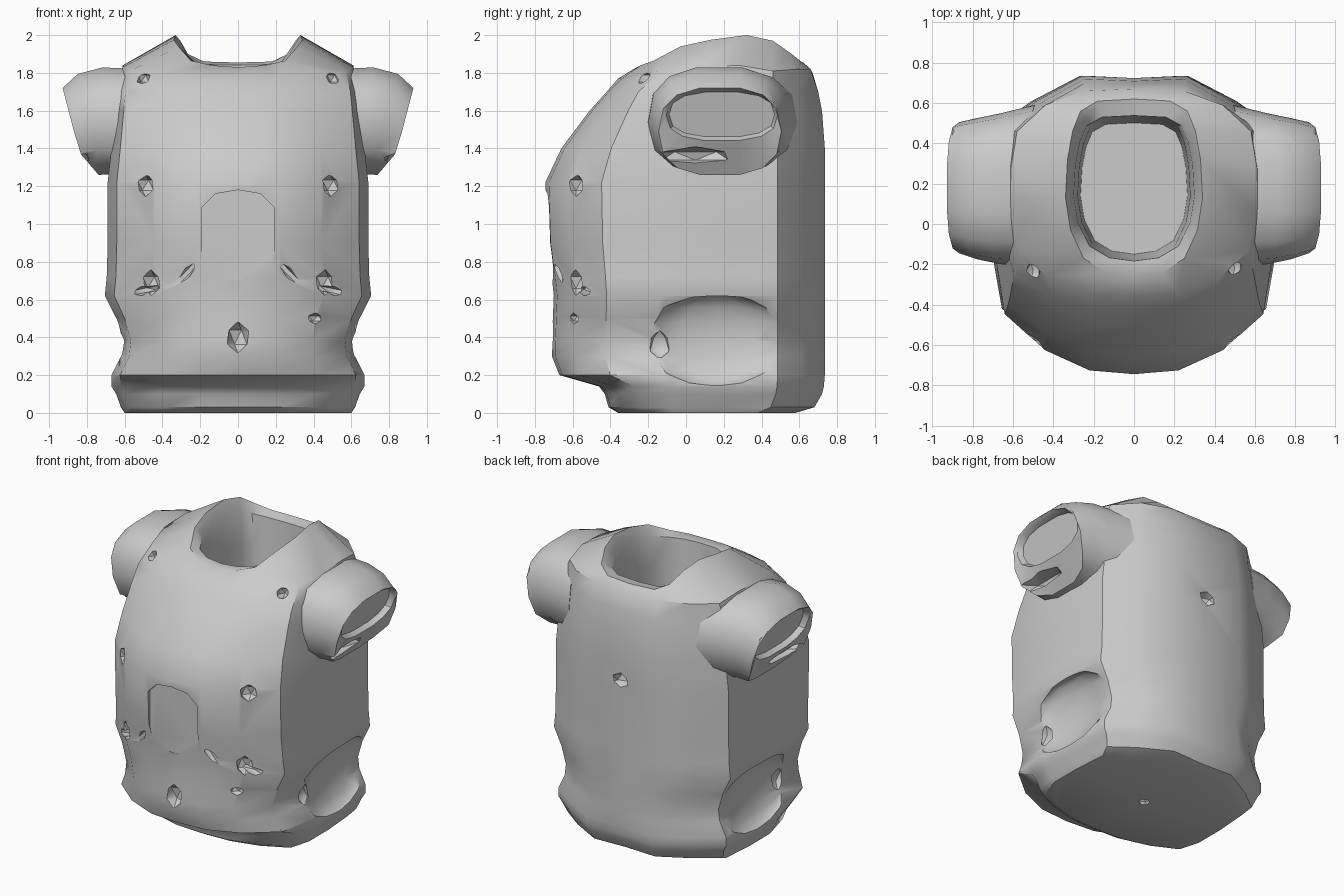
import bpy, bmesh, math
from mathutils import Vector, Matrix
from mathutils.bvhtree import BVHTree

if "Cube" in bpy.data.objects:
    bpy.data.objects.remove(bpy.data.objects["Cube"])


def full_ring(half):
    """Mirror a half outline (x >= 0, front to back) into a closed loop."""
    return half + [(-x, y, z) for x, y, z in reversed(half[1:-1])]


def make(name, bm):
    me = bpy.data.meshes.new(name)
    bm.to_mesh(me)
    bm.free()
    ob = bpy.data.objects.new(name, me)
    bpy.context.collection.objects.link(ob)
    return ob


def loft(name, rings):
    """Skin a series of equal-length loops and cap both ends."""
    bm = bmesh.new()
    loops = [[bm.verts.new(p) for p in r] for r in rings]
    n = len(loops[0])
    for a, b in zip(loops, loops[1:]):
        for i in range(n):
            j = (i + 1) % n
            bm.faces.new((a[i], a[j], b[j], b[i]))
    bm.faces.new(list(reversed(loops[0])))
    bm.faces.new(loops[-1])
    bmesh.ops.recalc_face_normals(bm, faces=bm.faces)
    return make(name, bm)


def activate(ob):
    bpy.ops.object.select_all(action='DESELECT')
    ob.select_set(True)
    bpy.context.view_layer.objects.active = ob


def carve(ob, bm):
    """Subtract the cutter mesh from an object."""
    cutter = make("dent_cutter", bm)
    cutter.hide_render = True
    mod = ob.modifiers.new("dents", 'BOOLEAN')
    mod.operation, mod.solver, mod.object, mod.use_self = 'DIFFERENCE', 'EXACT', cutter, True
    activate(ob)
    bpy.ops.object.modifier_apply(modifier=mod.name)
    bpy.data.objects.remove(cutter)


# Torso: one plan outline scaled by width, front depth and back depth per height
PLAN = [(0, -1), (.32, -.975), (.64, -.84), (.93, -.6), (1, -.2), (1, .25),
        (.97, .66), (.72, .83), (.38, 1), (0, .985)]
ROWS = [(0, .60, .36, .58), (.03, .62, .41, .68), (.10, .645, .43, .72), (.14, .67, .46, .73),
        (.20, .67, .67, .735), (.30, .62, .71, .735), (.38, .61, .71, .735), (.50, .645, .705, .735),
        (.62, .705, .70, .735), (.72, .695, .71, .735), (.90, .69, .735, .735), (1.22, .69, .745, .735),
        (1.40, .67, .66, .735), (1.60, .65, .51, .72), (1.70, .64, .42, .70)]
rings = [full_ring([(x * w, y * (f if y < 0 else b), z) for x, y in PLAN]) for z, w, f, b in ROWS]

# Shoulder slope, saddle-shaped collar, then the neck cavity
shoulder = [(0, -.36, 1.77), (.22, -.34, 1.77), (.43, -.26, 1.79), (.57, -.13, 1.81), (.61, .06, 1.83),
            (.61, .28, 1.84), (.58, .46, 1.81), (.44, .59, 1.82), (.25, .66, 1.82), (0, .67, 1.80)]
collar = [(0, -.26, 1.83), (.14, -.24, 1.84), (.25, -.17, 1.865), (.315, -.03, 1.94), (.34, .13, 1.975),
          (.33, .32, 2.0), (.305, .46, 1.97), (.265, .56, 1.90), (.18, .61, 1.86), (0, .62, 1.855)]
rings += [full_ring(shoulder), full_ring(collar)]
for sx, sy, zf in ((.88, .82, lambda z: 1.83 + (z - 1.83) * .45), (.82, .80, lambda z: 1.68),
                   (.78, .74, lambda z: 1.32)):
    rings.append(full_ring([(x * sx, .165 + (y - .165) * sy, zf(z)) for x, y, z in collar]))
torso = loft("torso", rings)

# Cutters for the pits, creases, hip recesses and belly panel
src = bmesh.new()
src.from_mesh(torso.data)
tree = BVHTree.FromBMesh(src)
cut = bmesh.new()


def pit(start, direction, size, turn=0):
    """Small faceted dent where a ray meets the torso."""
    hit = tree.ray_cast(Vector(start), Vector(direction))[0]
    if hit:
        m = Matrix.Translation(hit) @ Matrix.Rotation(turn, 4, 'Y') @ Matrix.Diagonal((*size, 1))
        bmesh.ops.create_icosphere(cut, subdivisions=1, radius=1, matrix=m)


front = (0, 1, 0)
for s in (-1, 1):
    pit((s * .49, -2, 1.205), front, (.06, .06, .06))
    pit((s * .50, -2, 1.77), front, (.04, .05, .04))
    pit((s * .46, -2, .69), front, (.06, .06, .07))
    pit((s * .51, -2, .645), front, (.11, .04, .025), s * .2)
    pit((s * .27, -2, .74), front, (.14, .03, .025), s * .8)
    pit((s * 2, -.14, .36), (-s, 0, 0), (.05, .06, .08))
    m = Matrix.Translation((s * .68, .16, .385)) @ Matrix.Diagonal((.11, .40, .245, 1))
    bmesh.ops.create_uvsphere(cut, u_segments=12, v_segments=8, radius=1, matrix=m)
pit((.41, -2, .50), front, (.05, .04, .03))
pit((0, -2, .40), front, (.065, .07, .085))
pit((0, 2, 1.22), (0, -1, 0), (.065, .06, .05))
pit((0, .1, -1), (0, 0, 1), (.04, .04, .04))
src.free()

TAB = [(0, 1.18), (.12, 1.16), (.19, 1.09), (.19, .84), (.16, .72), (0, .70)]
outline = TAB + [(-x, z) for x, z in reversed(TAB[1:-1])]
lo = [cut.verts.new((x, -.9, z)) for x, z in outline]
hi = [cut.verts.new((x, -.705, z)) for x, z in outline]
for i in range(len(lo)):
    j = (i + 1) % len(lo)
    cut.faces.new((lo[i], lo[j], hi[j], hi[i]))
cut.faces.new(list(reversed(lo)))
cut.faces.new(hi)
bmesh.ops.recalc_face_normals(cut, faces=cut.faces)
carve(torso, cut)


# Sleeve stubs: blended base, bent slanted end, shallow round recess and a slot
def end_x(z):
    return .73 + (z - 1.25) * .85 if z < 1.38 else .84 + (z - 1.38) * .26


def sleeve_ring(s, cy, ry, cz, rz, x0, slope=None, n=14):
    pts = []
    for i in range(n):
        a = 2 * math.pi * i / n
        c, q = math.cos(a), math.sin(a)
        y = cy + ry * math.copysign(abs(c) ** .75, c)
        z = cz + rz * math.copysign(abs(q) ** .8, q)
        x = x0 + (end_x(z) if slope is None else slope * (z - 1.25))
        pts.append((s * x, y, z))
    return pts


parts = [torso]
for s, side in ((1, "right"), (-1, "left")):
    sleeve = loft(side + "_sleeve", [
        sleeve_ring(s, .19, .40, 1.54, .285, .48, .05),
        sleeve_ring(s, .175, .375, 1.54, .295, .60, .20),
        sleeve_ring(s, .175, .35, 1.53, .27, -.10),
        sleeve_ring(s, .18, .325, 1.49, .235, 0),
        sleeve_ring(s, .19, .295, 1.575, .135, -.01),
        sleeve_ring(s, .19, .28, 1.58, .12, -.05)])
    slot = bmesh.new()
    m = Matrix.Translation((s * .82, .05, 1.36)) @ Matrix.Diagonal((.10, .21, .05, 1))
    bmesh.ops.create_icosphere(slot, subdivisions=1, radius=1, matrix=m)
    carve(sleeve, slot)
    parts.append(sleeve)

for ob in parts:
    activate(ob)
    bpy.ops.object.shade_smooth_by_angle(angle=math.radians(38))
